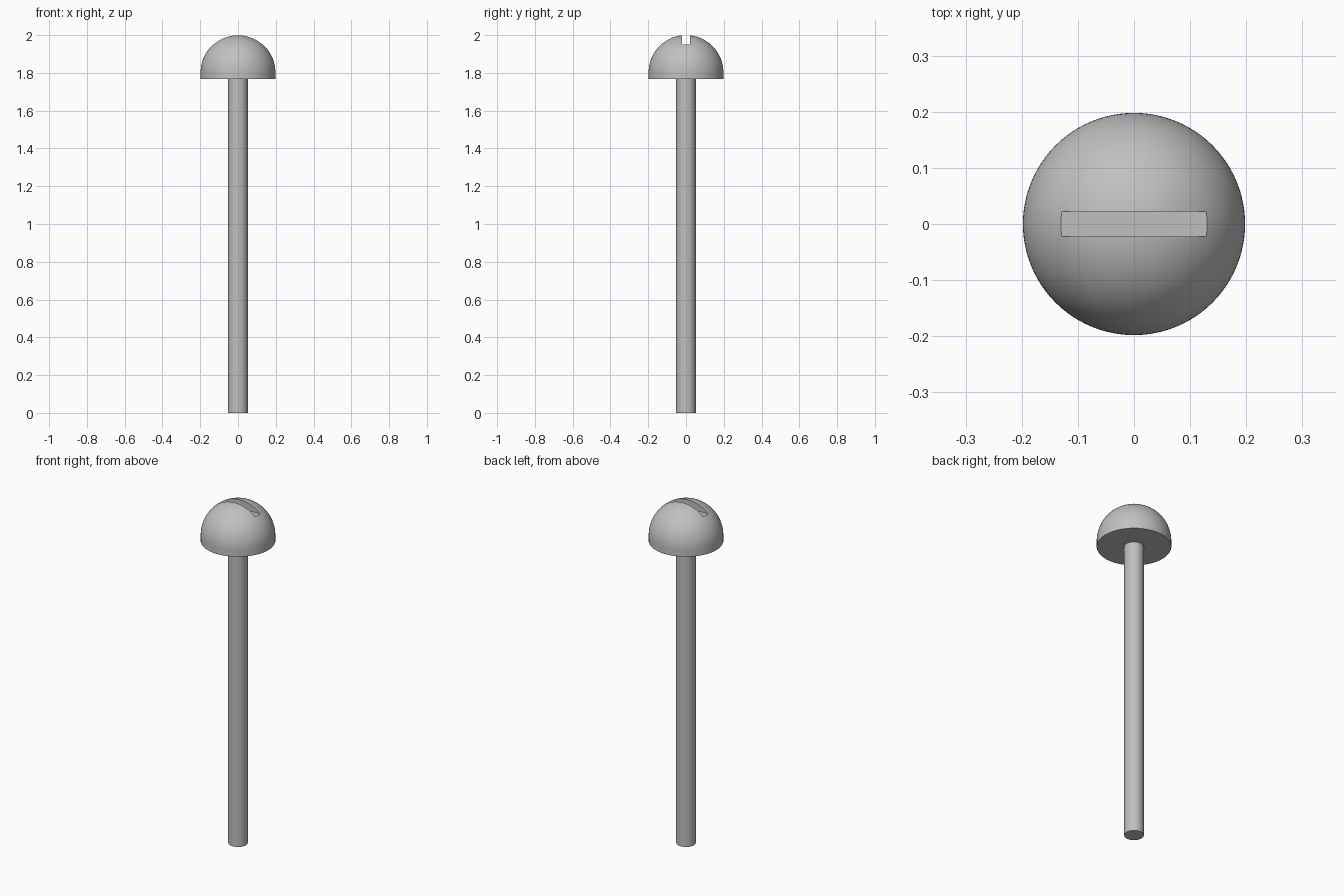
import bpy, bmesh, math
from mathutils import Vector

cube = bpy.data.objects.get("Cube")
if cube:
    bpy.data.objects.remove(cube, do_unlink=True)

HEAD_R, SHAFT_R = 0.198, 0.052
HEAD_BASE, DOME_BASE = 1.767, 1.802
SLOT_FLOOR, SLOT_WIDTH = 1.951, 0.045

steel = bpy.data.materials.new("grey_steel")
steel.use_nodes = True
colour = (0.53, 0.53, 0.53, 1)
steel.diffuse_color = colour
steel.node_tree.nodes["Principled BSDF"].inputs["Base Color"].default_value = colour


def lathe(name, profile, steps):
    """Revolve an (radius, height) profile around z."""
    bm = bmesh.new()
    verts = [bm.verts.new((r, 0, z)) for r, z in profile]
    edges = [bm.edges.new(pair) for pair in zip(verts, verts[1:])]
    bmesh.ops.spin(bm, geom=verts + edges, cent=(0, 0, 0), axis=(0, 0, 1),
                   angle=math.tau, steps=steps)
    bmesh.ops.remove_doubles(bm, verts=bm.verts, dist=0.00005)
    bmesh.ops.recalc_face_normals(bm, faces=bm.faces)
    mesh = bpy.data.meshes.new(name)
    bm.to_mesh(mesh)
    bm.free()
    obj = bpy.data.objects.new(name, mesh)
    bpy.context.collection.objects.link(obj)
    mesh.materials.append(steel)
    return obj


# Round shaft
shaft = lathe("shaft", [(0, 0), (SHAFT_R, 0), (SHAFT_R, HEAD_BASE + 0.01),
                        (0, HEAD_BASE + 0.01)], 64)

# Domed head with a short straight rim
arc = [(HEAD_R * math.cos(a), DOME_BASE + HEAD_R * math.sin(a))
       for a in (math.pi / 2 * i / 24 for i in range(25))]
head = lathe("head", [(0, HEAD_BASE), (HEAD_R, HEAD_BASE)] + arc, 96)

# Driver slot cut across the head
bpy.ops.mesh.primitive_cube_add(size=1, location=(0, 0, SLOT_FLOOR + 0.1))
cutter = bpy.context.object
cutter.name = "slot_cutter"
cutter.scale = Vector((0.6, SLOT_WIDTH, 0.2))
cutter.data.materials.append(steel)
bpy.context.view_layer.objects.active = head
cut = head.modifiers.new("slot", 'BOOLEAN')
cut.operation = 'DIFFERENCE'
cut.solver = 'EXACT'
cut.object = cutter
bpy.ops.object.modifier_apply(modifier=cut.name)
bpy.data.objects.remove(cutter, do_unlink=True)

# Smooth shading with crisp edges
bpy.ops.object.select_all(action='DESELECT')
for part in (shaft, head):
    part.select_set(True)
bpy.ops.object.shade_smooth_by_angle(angle=math.radians(35))
